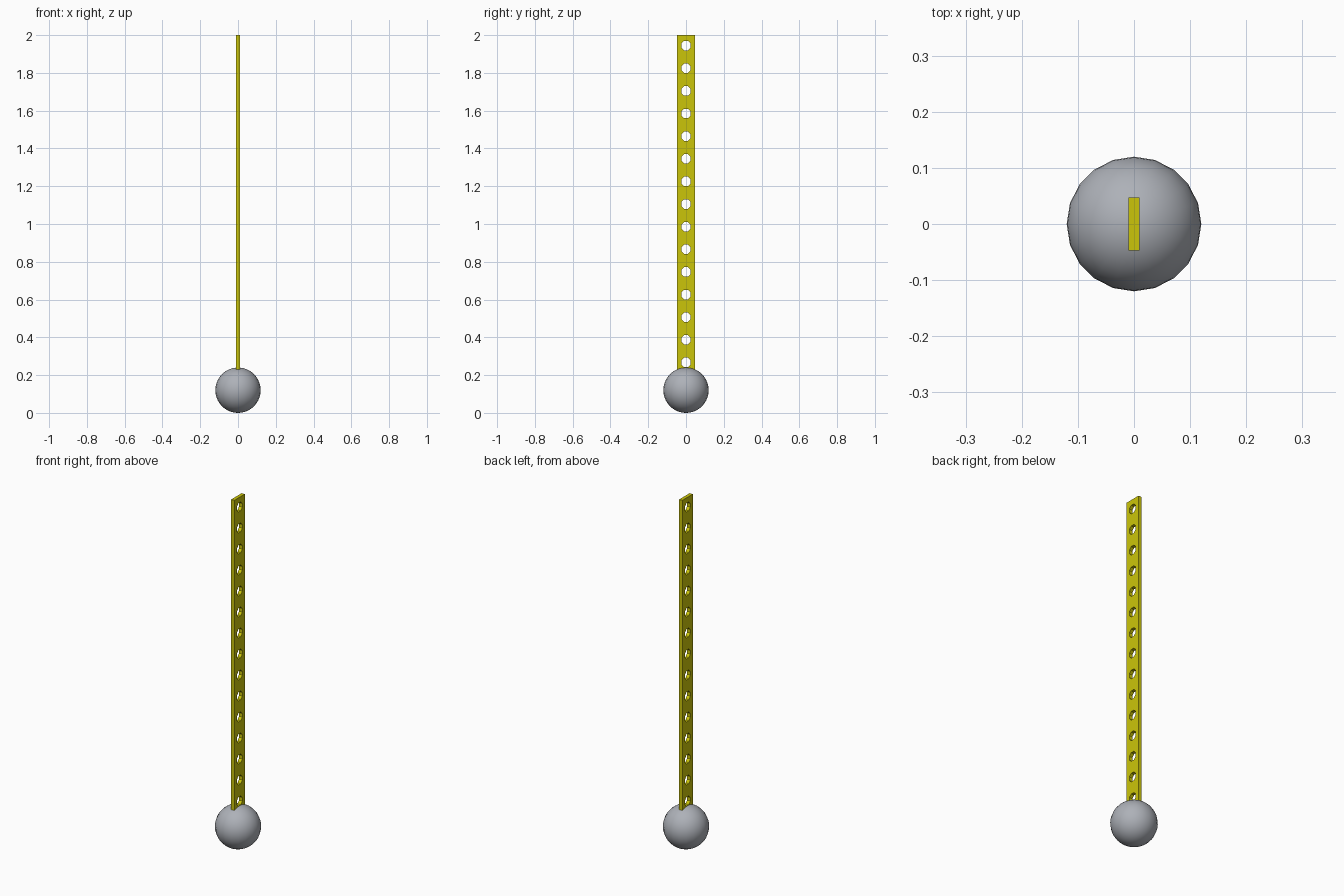
import bpy, bmesh, math
from mathutils import Matrix

if "Cube" in bpy.data.objects:
    bpy.data.objects.remove(bpy.data.objects["Cube"])

def material(name, rgb):
    m = bpy.data.materials.new(name)
    m.diffuse_color = (*rgb, 1)
    m.use_nodes = True
    m.node_tree.nodes["Principled BSDF"].inputs["Base Color"].default_value = m.diffuse_color
    return m

def add_object(name, bm, mat):
    me = bpy.data.meshes.new(name)
    bm.to_mesh(me)
    bm.free()
    me.materials.append(mat)
    ob = bpy.data.objects.new(name, me)
    bpy.context.collection.objects.link(ob)
    return ob

yellow = material("yellow_paint", (0.6, 0.56, 0.003))
grey = material("grey_metal", (0.42, 0.44, 0.48))

# ball weight at the base
bm = bmesh.new()
bmesh.ops.create_uvsphere(bm, u_segments=20, v_segments=20, radius=0.12,
                          matrix=Matrix.Translation((0, 0, 0.12)))
for f in bm.faces:
    f.smooth = True
add_object("ball_weight", bm, grey)

# flat post, its foot sunk into the ball
Z0, Z1 = 0.21, 2.0
bm = bmesh.new()
bmesh.ops.create_cube(bm, size=1, matrix=Matrix.Translation((0, 0, (Z0 + Z1) / 2))
                      @ Matrix.Diagonal((0.02, 0.094, Z1 - Z0, 1)))
post = add_object("perforated_post", bm, yellow)

# row of fifteen octagonal holes
bm = bmesh.new()
for i in range(15):
    bmesh.ops.create_cone(bm, cap_ends=True, segments=8, radius1=0.027, radius2=0.027, depth=0.1,
                          matrix=Matrix.Translation((0, 0, 0.267 + i * 0.1198))
                          @ Matrix.Rotation(math.pi / 2, 4, 'Y')
                          @ Matrix.Rotation(math.pi / 8, 4, 'Z'))
cutter = add_object("hole_cutter", bm, yellow)
cutter.hide_render = True
cutter.hide_viewport = True

mod = post.modifiers.new("holes", 'BOOLEAN')
mod.operation = 'DIFFERENCE'
mod.solver = 'EXACT'
mod.object = cutter
